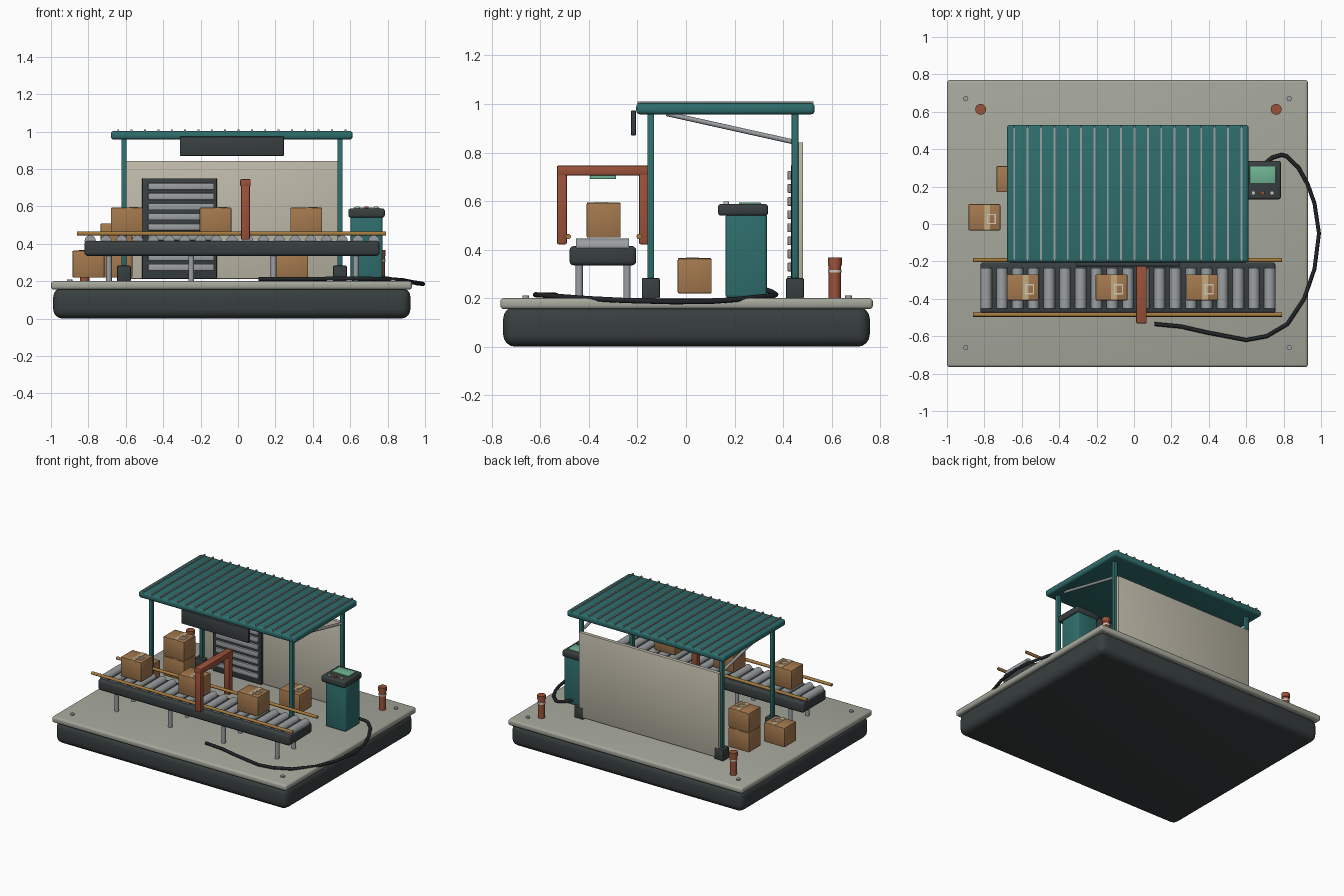
import bpy, bmesh
from math import radians
from mathutils import Vector

if "Cube" in bpy.data.objects:
    bpy.data.objects.remove(bpy.data.objects["Cube"])

COLORS = dict(
    dark=(0.04, 0.05, 0.05), teal=(0.027, 0.155, 0.15), deck=(0.38, 0.39, 0.33),
    wall=(0.52, 0.49, 0.40), card=(0.37, 0.19, 0.075), rust=(0.33, 0.085, 0.042),
    rail=(0.38, 0.2, 0.05), mint=(0.16, 0.46, 0.29), metal=(0.33, 0.35, 0.36),
    pale=(0.62, 0.6, 0.52), tape=(0.55, 0.4, 0.22), black=(0.015, 0.018, 0.02))
MATS = {}
for key, rgb in COLORS.items():
    MATS[key] = bpy.data.materials.new(key)
    MATS[key].diffuse_color = (*rgb, 1)


def finish(name, bm, color):
    me = bpy.data.meshes.new(name)
    bm.to_mesh(me)
    bm.free()
    ob = bpy.data.objects.new(name, me)
    bpy.context.collection.objects.link(ob)
    me.materials.append(MATS[color])
    bpy.ops.object.select_all(action='DESELECT')
    ob.select_set(True)
    bpy.context.view_layer.objects.active = ob
    bpy.ops.object.shade_smooth_by_angle(angle=radians(35))
    return ob


def box(name, color, x, y, z, bevel=0.0, segs=2):
    """Box from (min, max) ranges, with optional rounded edges."""
    bm = bmesh.new()
    bmesh.ops.create_cube(bm, size=1)
    for v in bm.verts:
        v.co = [(r[0] + r[1]) / 2 + c * (r[1] - r[0]) for r, c in zip((x, y, z), v.co)]
    if bevel:
        bmesh.ops.bevel(bm, geom=bm.edges[:], offset=bevel, segments=segs,
                        profile=0.5, affect='EDGES')
    return finish(name, bm, color)


def rod(name, color, a, b, r, sides=16):
    """Cylinder between two points."""
    a, b = Vector(a), Vector(b)
    bm = bmesh.new()
    bmesh.ops.create_cone(bm, cap_ends=True, segments=sides, radius1=r, radius2=r,
                          depth=(b - a).length)
    rot = (b - a).to_track_quat('Z', 'Y').to_matrix()
    bmesh.ops.rotate(bm, verts=bm.verts, matrix=rot)
    bmesh.ops.translate(bm, verts=bm.verts, vec=(a + b) / 2)
    return finish(name, bm, color)


def around(c, h):
    return (c - h, c + h)


# Base plinth and deck with corner bolts
box("plinth", 'dark', (-0.988, 0.922), (-0.753, 0.757), (0, 0.165), 0.05, 4)
box("deck", 'deck', (-1, 0.93), (-0.765, 0.77), (0.155, 0.2), 0.015, 3)
for x in (-0.9, 0.83):
    for y in (-0.66, 0.67):
        rod("deck_bolt", 'metal', (x, y, 0.195), (x, y, 0.21), 0.014, 12)

# Bollards at the rear corners
for x in (-0.82, 0.76):
    rod("bollard", 'rust', (x, 0.613, 0.195), (x, 0.613, 0.345), 0.025, 20)
    rod("bollard_cap", 'rust', (x, 0.613, 0.335), (x, 0.613, 0.367), 0.029, 20)
    rod("bollard_band", 'pale', (x, 0.613, 0.305), (x, 0.613, 0.317), 0.028, 20)

# Canopy posts, feet and braces
for x in (-0.61, 0.545):
    for y in (-0.145, 0.449):
        box("canopy_post", 'teal', around(x, 0.014), around(y, 0.014), (0.2, 0.97), 0.004)
        box("post_foot", 'dark', around(x, 0.037), around(y, 0.037), (0.198, 0.283), 0.006)
    rod("canopy_brace", 'metal', (x, -0.08, 0.96), (x, 0.45, 0.842), 0.01)

# Roof slab with standing ribs
box("roof", 'teal', (-0.68, 0.613), (-0.205, 0.53), (0.957, 1.003), 0.016, 3)
for i in range(18):
    box("roof_rib", 'metal', around(-0.64 + i * 0.0714, 0.005), (-0.2, 0.525), (0.995, 1.011))

# Hanging sign board
box("sign_board", 'dark', (-0.31, 0.245), (-0.226, -0.206), (0.87, 0.973), 0.004)

# Back wall and slatted shutter
box("back_wall", 'wall', (-0.608, 0.543), (0.455, 0.483), (0.212, 0.842), 0.003)
box("shutter_frame", 'dark', (-0.513, -0.113), (0.433, 0.458), (0.213, 0.75), 0.004)
for i in range(9):
    box("shutter_slat", 'metal', (-0.48, -0.128), (0.418, 0.436),
        around(0.706 - i * 0.054, 0.018), 0.004)

# Roller conveyor: bed, rollers, legs, side rails
box("conveyor_bed", 'dark', (-0.822, 0.757), (-0.48, -0.205), (0.335, 0.415), 0.018, 3)
for i in range(19):
    x = -0.79 + i * 0.0842
    rod("roller", 'metal', (x, -0.453, 0.415), (x, -0.235, 0.415), 0.03, 20)
for y in (-0.44, -0.243):
    for i in range(4):
        x = -0.69 + i * 0.44
        rod("conveyor_leg", 'metal', (x, y, 0.198), (x, y, 0.345), 0.015)
for y in (-0.485, -0.193):
    rod("side_rail", 'rail', (-0.862, y, 0.454), (0.79, y, 0.454), 0.011)

# Scanner arch over the conveyor
for y in (-0.511, -0.173):
    box("arch_post", 'rust', (0.017, 0.063), around(y, 0.02), (0.422, 0.735), 0.005)
box("arch_beam", 'rust', (0.012, 0.068), (-0.532, -0.152), (0.706, 0.746), 0.006)
box("scanner_lens", 'mint', (0.02, 0.06), (-0.396, -0.288), (0.69, 0.71), 0.004)


def parcel(x, y, z):
    """Cardboard box with tape and a small frame-shaped label."""
    top = z + 0.144
    box("parcel", 'card', around(x, 0.085), around(y, 0.07), (z, top), 0.006)
    box("parcel_tape", 'tape', around(x + 0.014, 0.016), around(y, 0.068),
        (top - 0.004, top + 0.002))
    for s in (-1, 1):
        box("parcel_label", 'pale', around(x + 0.037, 0.024),
            around(y - 0.01 + s * 0.024, 0.003), (top - 0.002, top + 0.004))
        box("parcel_label", 'pale', around(x + 0.037 + s * 0.021, 0.003),
            around(y - 0.01, 0.022), (top - 0.002, top + 0.004))


# Parcels on the conveyor and on the deck
for x in (-0.595, -0.12, 0.365):
    parcel(x, -0.339, 0.449)
for pos in ((-0.8, 0.036, 0.219), (-0.65, 0.24, 0.219), (-0.65, 0.24, 0.365),
            (0.29, 0.26, 0.219)):
    parcel(*pos)

# Control kiosk with screen and buttons
box("kiosk_body", 'teal', (0.602, 0.773), (0.163, 0.334), (0.2, 0.55), 0.014, 3)
box("kiosk_head", 'dark', (0.59, 0.785), (0.132, 0.338), (0.54, 0.588), 0.012, 3)
box("kiosk_screen", 'mint', (0.618, 0.758), (0.218, 0.308), (0.58, 0.595), 0.003)
for x, c in ((0.638, 'pale'), (0.688, 'rust'), (0.738, 'pale')):
    rod("kiosk_button", c, (x, 0.166, 0.58), (x, 0.166, 0.598), 0.011)

# Power cable running around the deck edge
path = [(0.7, 0.325, 0.235), (0.74, 0.355, 0.225), (0.79, 0.37, 0.215), (0.82, 0.36, 0.21),
        (0.88, 0.3, 0.205), (0.93, 0.21, 0.195), (0.965, 0.11, 0.187), (0.989, -0.05, 0.185),
        (0.965, -0.24, 0.19), (0.91, -0.4, 0.198), (0.82, -0.535, 0.208), (0.71, -0.6, 0.213),
        (0.6, -0.62, 0.214), (0.39, -0.58, 0.212), (0.25, -0.548, 0.212), (0.11, -0.535, 0.212)]
cu = bpy.data.curves.new("power_cable", 'CURVE')
cu.dimensions = '3D'
cu.bevel_depth = 0.011
cu.bevel_resolution = 2
cu.use_fill_caps = True
sp = cu.splines.new('POLY')
sp.points.add(len(path) - 1)
for p, co in zip(sp.points, path):
    p.co = (*co, 1)
cable = bpy.data.objects.new("power_cable", cu)
bpy.context.collection.objects.link(cable)
cu.materials.append(MATS['black'])
bpy.ops.object.select_all(action='DESELECT')
cable.select_set(True)
bpy.context.view_layer.objects.active = cable
bpy.ops.object.convert(target='MESH')
bpy.ops.object.shade_smooth_by_angle(angle=radians(50))

for m in bpy.data.materials:
    if m.users and not m.is_grease_pencil:
        m.use_nodes = True
        m.node_tree.nodes["Principled BSDF"].inputs["Base Color"].default_value = m.diffuse_color
